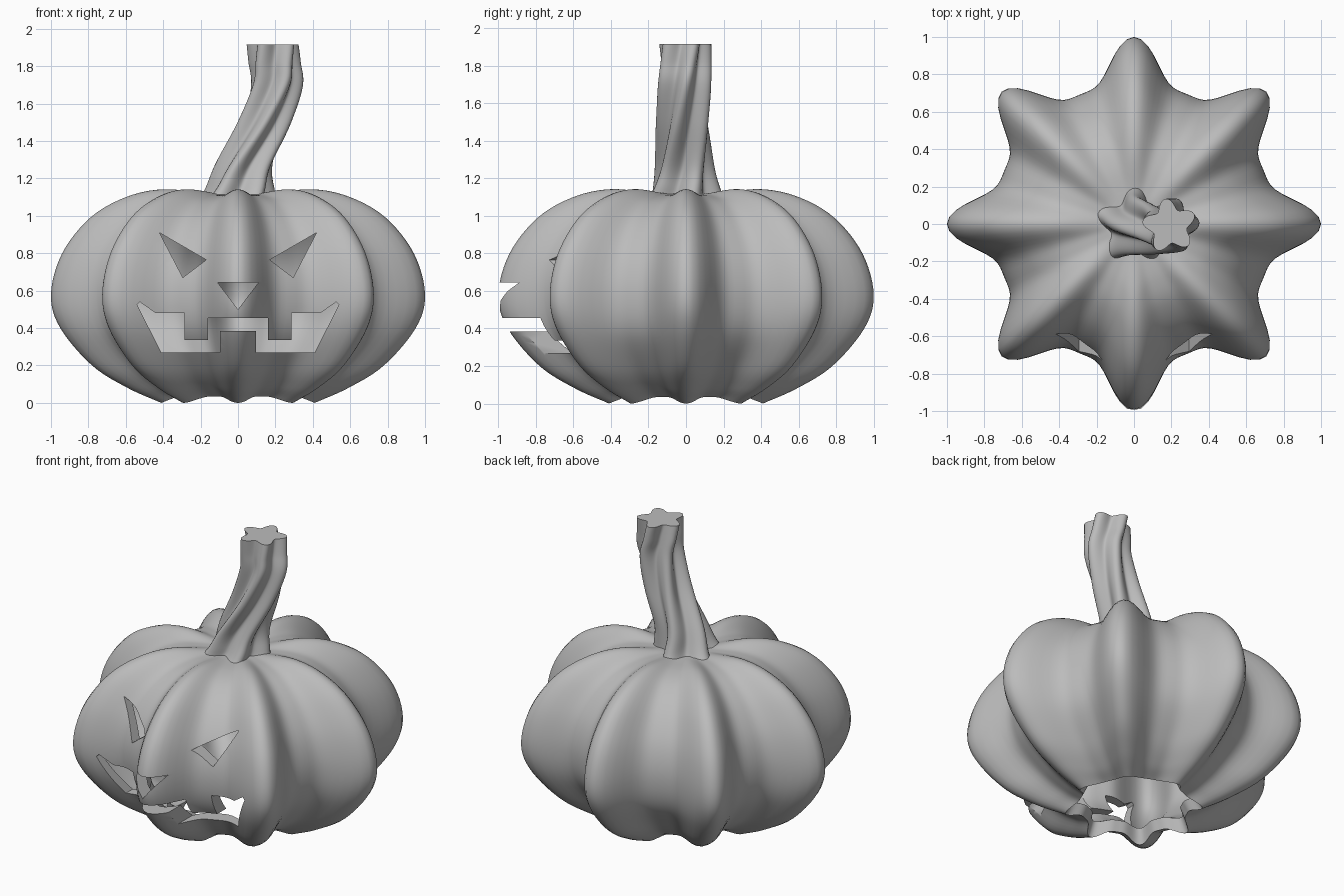
import bpy, bmesh, math
from mathutils import Vector

cube = bpy.data.objects.get("Cube")
if cube:
    bpy.data.objects.remove(cube, do_unlink=True)

grey = bpy.data.materials.new("plain_grey")
grey.use_nodes = True
grey.diffuse_color = (0.5, 0.5, 0.5, 1)
grey.node_tree.nodes["Principled BSDF"].inputs["Base Color"].default_value = (0.5, 0.5, 0.5, 1)


def make_object(name, bm):
    bmesh.ops.recalc_face_normals(bm, faces=bm.faces)
    mesh = bpy.data.meshes.new(name)
    bm.to_mesh(mesh)
    bm.free()
    mesh.materials.append(grey)
    obj = bpy.data.objects.new(name, mesh)
    bpy.context.collection.objects.link(obj)
    return obj


def smooth(obj, degrees):
    bpy.ops.object.select_all(action='DESELECT')
    obj.select_set(True)
    bpy.context.view_layer.objects.active = obj
    bpy.ops.object.shade_smooth_by_angle(angle=math.radians(degrees))


def spline(points, steps):
    """Smooth curve through the given points."""
    pts = [Vector(p) for p in points]
    pts = [2 * pts[0] - pts[1]] + pts + [2 * pts[-1] - pts[-2]]
    out = []
    for a, b, c, d in zip(pts, pts[1:], pts[2:], pts[3:]):
        for i in range(steps):
            t = i / steps
            out.append(b + 0.5 * t * (c - a + t * (2 * a - 5 * b + 4 * c - d
                                                   + t * (3 * (b - c) + d - a))))
    return out + [pts[-2]]


def inset(curve, wall):
    """Offset a profile towards the inside."""
    out = []
    for i, p in enumerate(curve):
        t = (curve[min(i + 1, len(curve) - 1)] - curve[max(i - 1, 0)]).normalized()
        out.append(p + wall * Vector((-t.y, t.x)))
    return out


def bridge(bm, rings):
    for low, high in zip(rings, rings[1:]):
        for i in range(len(low)):
            j = (i + 1) % len(low)
            bm.faces.new((low[i], low[j], high[j], high[i]))


# Pumpkin body: a hollow shell blended between a rib profile and a groove profile
RIBS, SIDES = 8, 160
rib = spline([(.41, 0), (.59, .08), (.78, .2), (.95, .4), (1, .58),
              (.94, .8), (.79, .99), (.6, 1.1), (.4, 1.142), (.17, 1.12)], 6)
groove = spline([(.33, .035), (.43, .085), (.56, .19), (.71, .38), (.75, .58),
                 (.71, .78), (.6, .95), (.46, 1.06), (.32, 1.105), (.15, 1.115)], 6)


def shell_rings(bm, ribs, grooves):
    rings = []
    for tip, dip in zip(ribs, grooves):
        ring = []
        for k in range(SIDES):
            a = math.tau * k / SIDES
            r, z = dip.lerp(tip, ((1 + math.cos(RIBS * a)) / 2) ** 2)
            ring.append(bm.verts.new((r * math.cos(a), r * math.sin(a), z)))
        rings.append(ring)
    return rings


bm = bmesh.new()
outer = shell_rings(bm, rib, groove)
inner = shell_rings(bm, inset(rib, .1), inset(groove, .07))
bridge(bm, outer[::-1] + inner)
bm.faces.new(outer[-1])
bm.faces.new(inner[-1])
body = make_object("pumpkin_body", bm)

# Carved face: outlines pushed through the front wall
half_mouth = [(.095, .385), (.095, .27), (.41, .27), (.54, .525), (.525, .54), (.44, .48),
              (.285, .48), (.285, .335), (.16, .335), (.16, .455)]
eye = [(.17, .765), (.295, .67), (.42, .91)]


def mirror(outline):
    return [(-x, z) for x, z in reversed(outline)]


bm = bmesh.new()
for outline in (eye, mirror(eye), [(-.11, .645), (0, .5), (.11, .645)],
                half_mouth + mirror(half_mouth)):
    face = bm.faces.new([bm.verts.new((x, -1.2, z)) for x, z in outline])
    grown = bmesh.ops.extrude_face_region(bm, geom=[face])["geom"]
    bmesh.ops.translate(bm, vec=(0, .9, 0),
                        verts=[v for v in grown if isinstance(v, bmesh.types.BMVert)])
cutter = make_object("face_cutter", bm)
cutter.hide_render = True

carve = body.modifiers.new("carved_face", 'BOOLEAN')
carve.operation = 'DIFFERENCE'
carve.solver = 'EXACT'
carve.object = cutter
bpy.context.view_layer.objects.active = body
bpy.ops.object.modifier_apply(modifier=carve.name)
bpy.data.objects.remove(cutter, do_unlink=True)
smooth(body, 40)

# Stem: a five-pointed rounded section twisting along a leaning path (x, z, radius)
path = spline([(-.01, 1.07, .23), (.01, 1.14, .195), (.04, 1.27, .165), (.14, 1.5, .15),
               (.2, 1.7, .148), (.195, 1.82, .146), (.19, 1.915, .146)], 6)
bm = bmesh.new()
rings = []
for x, z, radius in path:
    twist = math.radians(26 - 80 * (1.915 - z) / .79)
    ring = []
    for k in range(80):
        a = math.tau * k / 80
        r = radius * (.82 + .18 * math.cos(5 * a))
        ring.append(bm.verts.new((x + r * math.cos(a + twist),
                                  r * math.sin(a + twist) - .01, z)))
    rings.append(ring)
bridge(bm, rings)
bm.faces.new(rings[0])
bm.faces.new(rings[-1])
smooth(make_object("stem", bm), 40)
